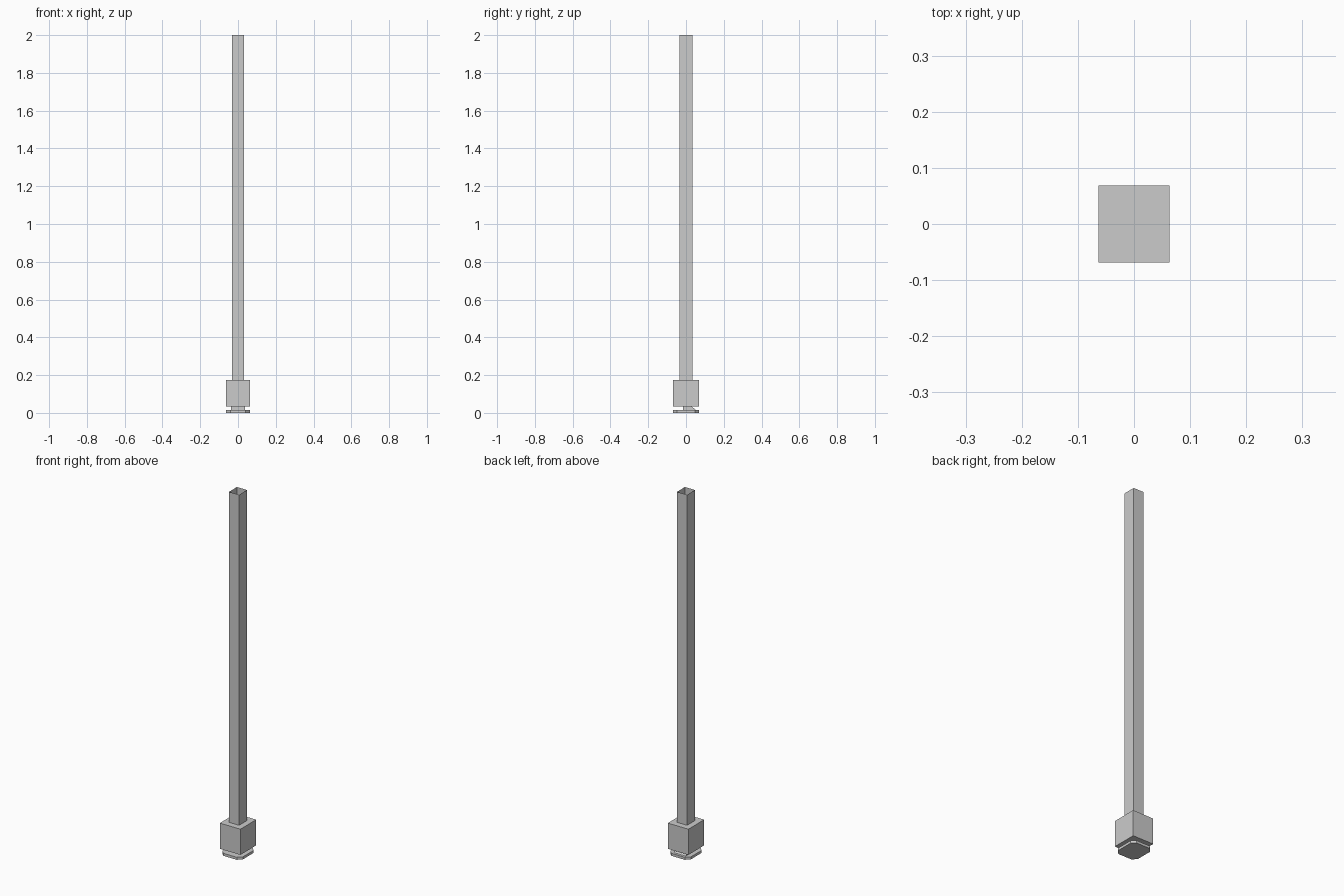
import bpy, bmesh

if "Cube" in bpy.data.objects:
    bpy.data.objects.remove(bpy.data.objects["Cube"])


def loft(name, rings, cap_bottom=True, cap_top=True):
    """Join equal-length rings of 3D points with flat side faces."""
    bm = bmesh.new()
    loops = [[bm.verts.new(p) for p in ring] for ring in rings]
    n = len(rings[0])
    for a, b in zip(loops, loops[1:]):
        for i in range(n):
            j = (i + 1) % n
            bm.faces.new((a[i], a[j], b[j], b[i]))
    if cap_bottom:
        bm.faces.new(loops[0][::-1])
    if cap_top:
        bm.faces.new(loops[-1])
    mesh = bpy.data.meshes.new(name)
    bm.to_mesh(mesh)
    bm.free()
    obj = bpy.data.objects.new(name, mesh)
    bpy.context.collection.objects.link(obj)
    return obj


def rect(x, y0, y1, z):
    return [(-x, y0, z), (x, y0, z), (x, y1, z), (-x, y1, z)]


def chamfered(x, y, c, z):
    return [(-x + c, -y, z), (x - c, -y, z), (x, -y + c, z), (x, y - c, z),
            (x - c, y, z), (-x + c, y, z), (-x, y - c, z), (-x, -y + c, z)]


# Hollow thin-walled post, open at the top
loft("post", [rect(0.031, -0.035, 0.035, z) for z in (0.175, 2.0)], False, False)

# Socket block around the bottom of the post
loft("socket_block", [rect(0.063, -0.069, 0.069, z) for z in (0.033, 0.175)])

# Sloped wedge between block and foot
loft("foot_wedge", [rect(0.036, -0.015, 0.055, 0.014), rect(0.036, -0.015, 0.03, 0.033)])

# Foot plate with clipped corners
loft("foot_plate", [chamfered(0.063, 0.069, 0.022, z) for z in (0.0, 0.014)])
